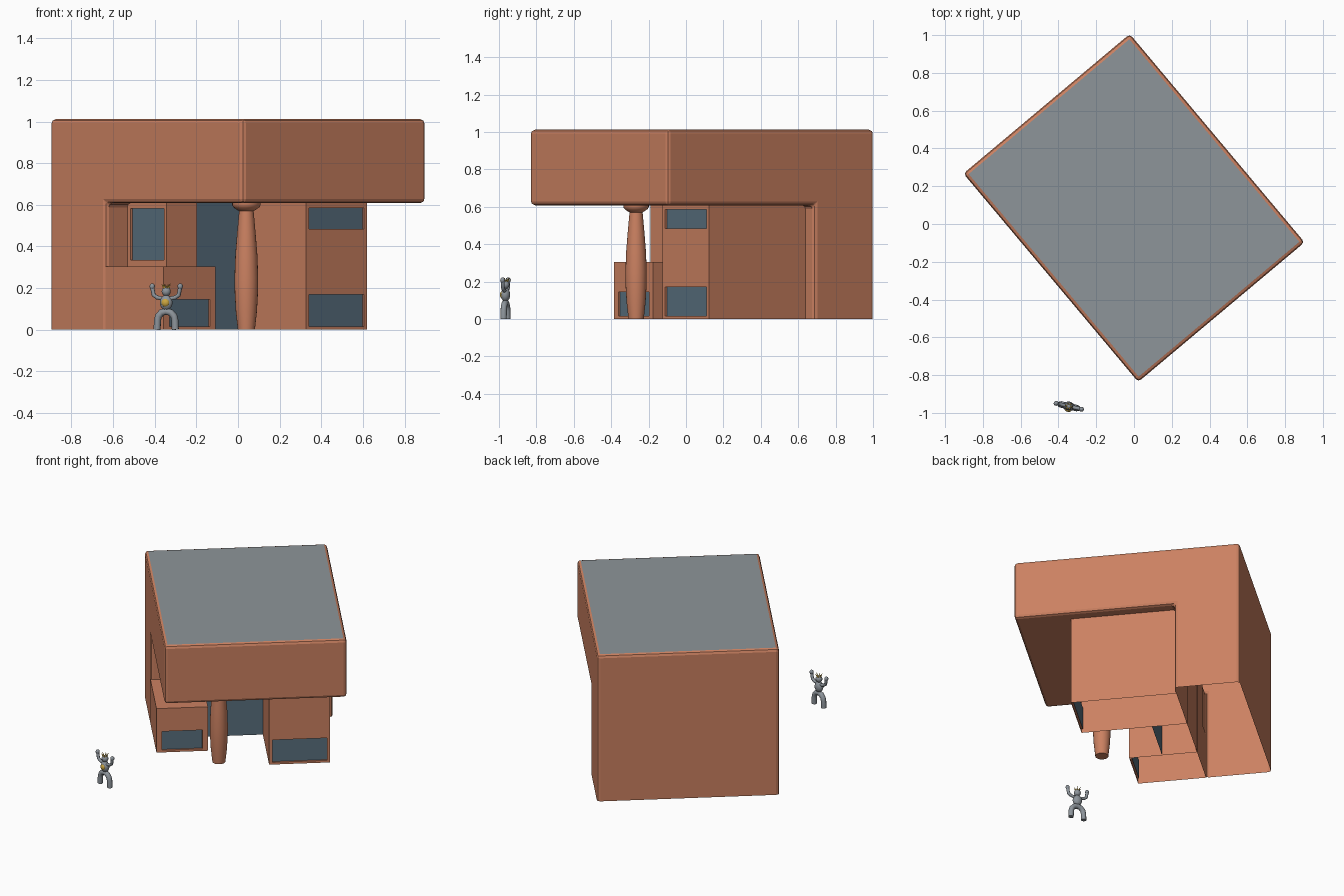
import bpy, bmesh, math
from mathutils import Matrix, Vector

if "Cube" in bpy.data.objects:
    bpy.data.objects.remove(bpy.data.objects["Cube"])

HOUSE = Matrix.Translation((0, 0.085, 0)) @ Matrix.Rotation(math.radians(40), 4, 'Z')
FIG = Matrix.Translation((-0.345, -0.965, 0)) @ Matrix.Rotation(math.radians(-13), 4, 'Z')


def material(name, color):
    m = bpy.data.materials.new(name)
    m.diffuse_color = (*color, 1)
    m.use_nodes = True
    m.node_tree.nodes["Principled BSDF"].inputs["Base Color"].default_value = m.diffuse_color
    return m


CLAY = material("clay", (0.60, 0.22, 0.12))
GLASS = material("glass", (0.10, 0.16, 0.21))
ROOF = material("roof_grey", (0.27, 0.30, 0.32))
STONE = material("stone", (0.27, 0.30, 0.33))
GOLD = material("gold", (0.60, 0.38, 0.05))


def finish(name, bm, mats, matrix, smooth=None):
    me = bpy.data.meshes.new(name)
    bm.to_mesh(me)
    bm.free()
    for m in mats:
        me.materials.append(m)
    ob = bpy.data.objects.new(name, me)
    bpy.context.collection.objects.link(ob)
    ob.matrix_world = matrix
    if smooth:
        bpy.ops.object.select_all(action='DESELECT')
        ob.select_set(True)
        bpy.context.view_layer.objects.active = ob
        bpy.ops.object.shade_smooth_by_angle(angle=math.radians(smooth))
    return ob


def shell(name, lo, hi, windows=()):
    """Box with open bottom; windows are (axis, u0, u1, z0, z1) on the negative side."""
    lo, hi = Vector(lo), Vector(hi)
    bm = bmesh.new()
    bmesh.ops.create_cube(bm, size=1)
    for v in bm.verts:
        v.co = Vector([(lo[i] + hi[i]) / 2 + v.co[i] * (hi[i] - lo[i]) for i in range(3)])
    bmesh.ops.delete(bm, geom=[f for f in bm.faces if f.normal.z < -0.9], context='FACES_ONLY')
    cuts = set()
    for ax, u0, u1, z0, z1 in windows:
        cuts |= {(1 - ax, u0), (1 - ax, u1), (2, z0), (2, z1)}
    for ax, d in sorted(cuts):
        n = Vector((0, 0, 0))
        n[ax] = 1
        bmesh.ops.bisect_plane(bm, geom=bm.verts[:] + bm.edges[:] + bm.faces[:],
                               plane_co=n * d, plane_no=n)
    bm.normal_update()
    panes = []
    for ax, u0, u1, z0, z1 in windows:
        for f in bm.faces:
            c = f.calc_center_median()
            if f.normal[ax] < -0.9 and u0 < c[1 - ax] < u1 and z0 < c.z < z1:
                panes.append((f, ax))
    for f, ax in panes:
        new = bmesh.ops.extrude_discrete_faces(bm, faces=[f])['faces'][0]
        new.material_index = 1
        for v in new.verts:
            v.co[ax] += 0.012
    return finish(name, bm, [CLAY, GLASS], HOUSE)


# main body: L profile with the upper floor overhanging the front
bm = bmesh.new()
profile = [(0.72, 0), (0.72, 1.012), (-0.72, 1.012), (-0.72, 0.608), (0.303, 0.608), (0.303, 0)]
left = [bm.verts.new((-0.575, y, z)) for y, z in profile]
right = [bm.verts.new((0.575, y, z)) for y, z in profile]
bm.faces.new(left)
bm.faces.new(right[::-1])
for i in range(5):
    bm.faces.new((left[i], right[i], right[i + 1], left[i + 1]))
bmesh.ops.recalc_face_normals(bm, faces=bm.faces[:])
bm.normal_update()
top = max(bm.faces, key=lambda f: f.calc_center_median().z)
if top.normal.z < 0:
    bmesh.ops.reverse_faces(bm, faces=bm.faces[:])
bmesh.ops.bevel(bm, geom=[e for e in bm.edges if not e.is_boundary], offset=0.02,
                segments=2, profile=0.5, affect='EDGES', clamp_overlap=True)
bm.normal_update()
for f in bm.faces:
    if f.normal.z > 0.99:
        f.material_index = 1
finish("main_body", bm, [CLAY, ROOF], HOUSE)

# ground-floor rooms below the overhang
shell("right_room", (0.115, -0.37, 0), (0.50, 0.305, 0.61),
      [(1, 0.135, 0.48, 0.015, 0.17), (1, 0.135, 0.48, 0.485, 0.585)])
shell("left_low_room", (-0.575, -0.13, 0), (-0.25, 0.305, 0.305),
      [(1, -0.54, -0.285, 0.015, 0.145)])
shell("left_upper_room", (-0.44, 0.01, 0.30), (-0.25, 0.305, 0.61),
      [(0, 0.03, 0.28, 0.335, 0.582)])

# tall glass entrance between the rooms
bm = bmesh.new()
bm.faces.new([bm.verts.new(p) for p in
              ((-0.25, 0.08, 0), (0.115, 0.08, 0), (0.115, 0.08, 0.61), (-0.25, 0.08, 0.61))])
finish("entrance_glass", bm, [GLASS], HOUSE)

# bulging column with flared capital
bm = bmesh.new()
rings = []
for r, z in [(0.041, 0), (0.051, 0.09), (0.056, 0.18), (0.057, 0.25), (0.053, 0.36), (0.044, 0.47),
             (0.035, 0.57), (0.045, 0.576), (0.062, 0.588), (0.068, 0.598), (0.068, 0.612)]:
    rings.append([bm.verts.new((r * math.cos(k * math.tau / 24), r * math.sin(k * math.tau / 24), z))
                  for k in range(24)])
for a, b in zip(rings, rings[1:]):
    for k in range(24):
        bm.faces.new((a[k], a[(k + 1) % 24], b[(k + 1) % 24], b[k]))
bm.faces.new(rings[0][::-1])
bm.faces.new(rings[-1])
finish("column", bm, [CLAY], Matrix.Translation((0.04, -0.267, 0)), 40)


# small statue in front of the house
def ball(name, pos, size, mat):
    bm = bmesh.new()
    bmesh.ops.create_uvsphere(bm, u_segments=16, v_segments=10, radius=1)
    finish(name, bm, [mat], FIG @ Matrix.Translation(pos) @ Matrix.Diagonal((*size, 1)), 60)


def tube(name, pts, radius):
    cu = bpy.data.curves.new(name, 'CURVE')
    cu.dimensions = '3D'
    cu.bevel_depth = radius
    cu.bevel_resolution = 3
    cu.use_fill_caps = True
    sp = cu.splines.new('POLY')
    sp.points.add(len(pts) - 1)
    for p, (x, z) in zip(sp.points, pts):
        p.co = (x, 0, z, 1)
    cu.materials.append(STONE)
    ob = bpy.data.objects.new(name, cu)
    bpy.context.collection.objects.link(ob)
    ob.matrix_world = FIG
    bpy.ops.object.select_all(action='DESELECT')
    ob.select_set(True)
    bpy.context.view_layer.objects.active = ob
    bpy.ops.object.convert(target='MESH')
    bpy.ops.object.shade_smooth_by_angle(angle=math.radians(60))


arch = [(-0.043, 0.045 + 0), (-0.038, 0.066), (-0.022, 0.083), (0, 0.088)]
arch = [(-0.045, 0)] + arch
tube("legs", arch + [(-x, z) for x, z in arch[-2::-1]], 0.017)
ball("torso", (0, 0, 0.13), (0.031, 0.025, 0.037), STONE)
ball("belly", (0, -0.016, 0.13), (0.020, 0.014, 0.020), GOLD)
ball("head", (0, 0, 0.184), (0.022, 0.021, 0.023), STONE)
for side, s in (("left", -1), ("right", 1)):
    tube(side + "_arm", [(s * 0.02, 0.15), (s * 0.045, 0.155), (s * 0.062, 0.167), (s * 0.068, 0.2)], 0.010)
    ball(side + "_hand", (s * 0.069, 0, 0.208), (0.013, 0.013, 0.015), STONE)

# crown spikes
for i in range(6):
    bm = bmesh.new()
    bmesh.ops.create_cone(bm, cap_ends=True, segments=8, radius1=0.006, radius2=0, depth=0.03)
    spin = Matrix.Rotation(i * math.tau / 6, 4, 'Z') @ Matrix.Translation((0.016, 0, 0.209))
    finish("crown_spike_%d" % (i + 1), bm, [GOLD], FIG @ spin @ Matrix.Rotation(0.5, 4, 'Y'), 60)
